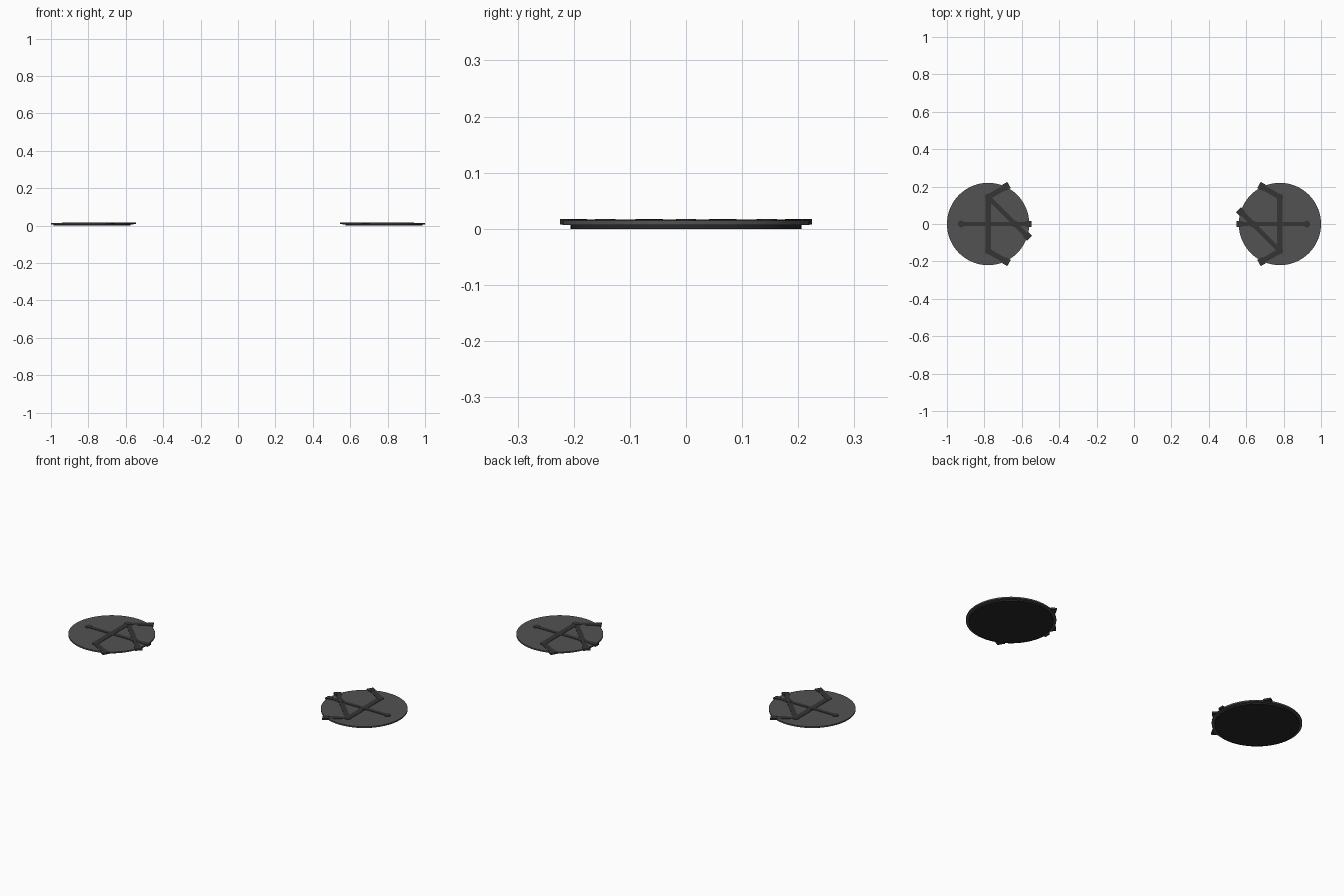
import bpy
from math import atan2, cos, sin, pi
from mathutils import Vector

if "Cube" in bpy.data.objects:
    bpy.data.objects.remove(bpy.data.objects["Cube"])


def material(name, v):
    m = bpy.data.materials.new(name)
    m.diffuse_color = (v, v, v * 1.03, 1)
    m.use_nodes = True
    m.node_tree.nodes["Principled BSDF"].inputs["Base Color"].default_value = m.diffuse_color
    return m


PLATE = material("plate_grey", 0.085)
STRAP = material("strap_grey", 0.035)
BASE = material("base_black", 0.022)


def disc(name, x, y, z0, z1, r, mat, n=64):
    bpy.ops.mesh.primitive_cylinder_add(vertices=n, radius=r, depth=z1 - z0,
                                        location=(x, y, (z0 + z1) / 2))
    o = bpy.context.object
    o.name = name
    o.data.materials.append(mat)
    bpy.ops.object.shade_smooth_by_angle()


def bar(name, a, b, w, z0, z1, mat):
    a, b = Vector(a), Vector(b)
    d, c = b - a, (a + b) / 2
    bpy.ops.mesh.primitive_cube_add(size=1, location=(c.x, c.y, (z0 + z1) / 2),
                                    rotation=(0, 0, atan2(d.y, d.x)))
    o = bpy.context.object
    o.name = name
    o.scale = (d.length, w, z1 - z0)
    o.data.materials.append(mat)


R = 0.22
P = 0.144
# straps as start, end and width, relative to the disc centre
straps = [((-P, 0), (0.222, 0), 0.022),
          ((0, -P), (0, P), 0.03),
          ((0, P), (0.214, -0.07), 0.026),
          ((0, P), (0.104, 0.204), 0.028),
          ((0, -P), (0.104, -0.204), 0.028)]
nodes = [(0, 0), (P, 0), (-P, 0), (0, P), (0, -P)]

# the second foot plate is the first turned half a circle
for side, s in (("left", 1), ("right", -1)):
    cx = -0.78 * s

    def at(p):
        return Vector((cx + p[0] * s, p[1] * s))

    disc(side + "_sole", cx, 0, 0, 0.009, 0.206, BASE)
    disc(side + "_plate", cx, 0, 0.007, 0.0145, R, PLATE)
    for i, (a, b, w) in enumerate(straps):
        bar(f"{side}_strap_{i}", at(a), at(b), w, 0.013, 0.0165, STRAP)
        # clip wrapped over the rim
        if i != 1:
            e = Vector(b)
            d = (e - Vector(a)).normalized()
            bar(f"{side}_clip_{i}", at(e - d * 0.022), at(e + d * 0.009),
                0.03 if i == 0 else 0.038, 0.0075, 0.0172, STRAP)
    for i, p in enumerate(nodes):
        q = at(p)
        disc(f"{side}_rivet_{i}", q.x, q.y, 0.013, 0.0175, 0.018, STRAP, 16)
